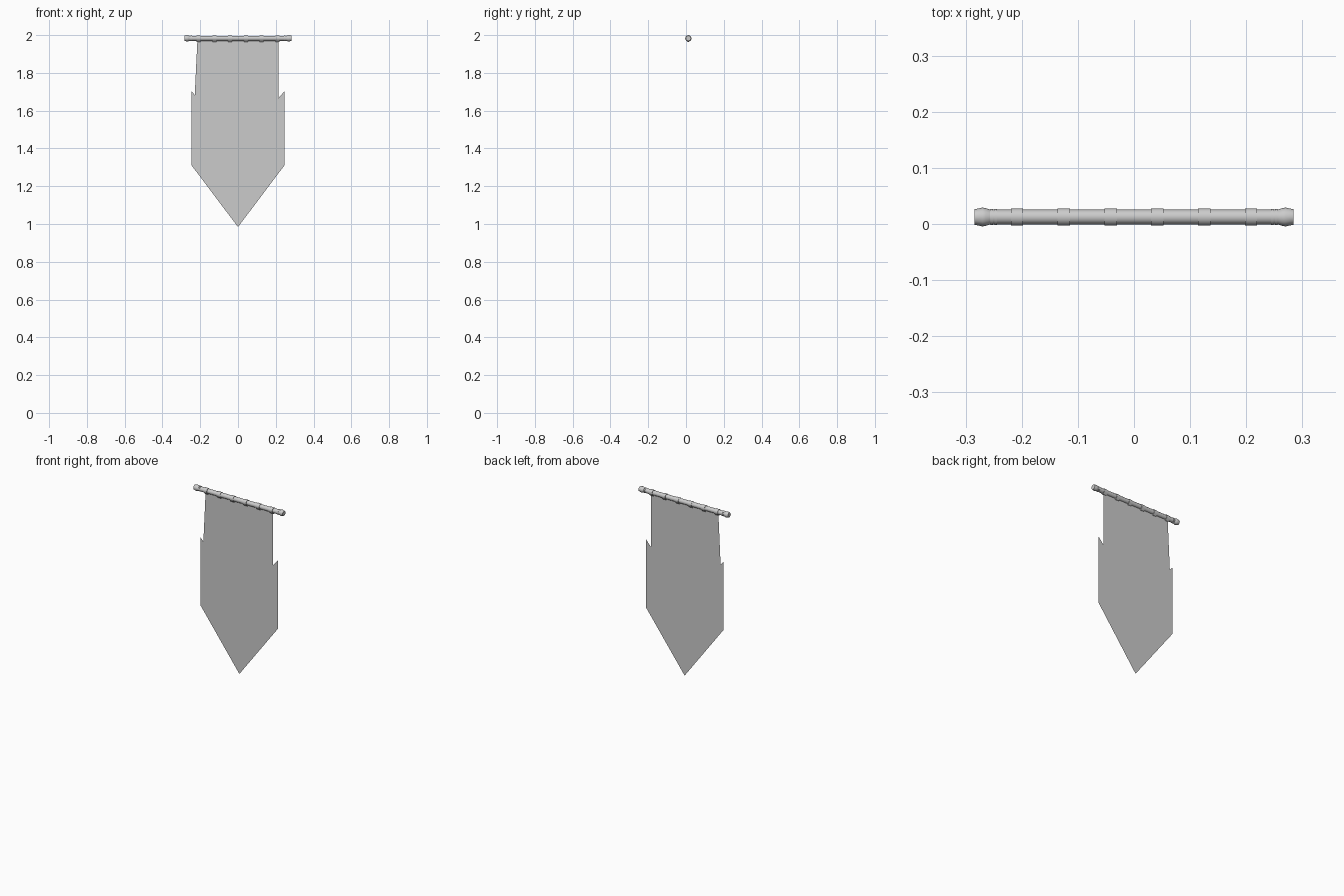
import bpy, bmesh, math

if "Cube" in bpy.data.objects:
    bpy.data.objects.remove(bpy.data.objects["Cube"])

CY, CZ = 0.0125, 1.983      # rod axis
SIDES = 12


def make_object(name, bm, smooth=None):
    bmesh.ops.recalc_face_normals(bm, faces=bm.faces)
    mesh = bpy.data.meshes.new(name)
    bm.to_mesh(mesh)
    bm.free()
    ob = bpy.data.objects.new(name, mesh)
    bpy.context.collection.objects.link(ob)
    if smooth:
        bpy.ops.object.select_all(action='DESELECT')
        ob.select_set(True)
        bpy.context.view_layer.objects.active = ob
        bpy.ops.object.shade_smooth_by_angle(angle=math.radians(smooth))
    return ob


def lathe_x(name, profile, caps=True):
    """Turn (x, radius) points around the rod axis."""
    bm = bmesh.new()
    rings = []
    for x, r in profile:
        rings.append([bm.verts.new((x, CY + r * math.cos(a), CZ + r * math.sin(a)))
                      for a in (2 * math.pi * i / SIDES for i in range(SIDES))])
    for a, b in zip(rings, rings[1:]):
        for i in range(SIDES):
            j = (i + 1) % SIDES
            bm.faces.new((a[i], a[j], b[j], b[i]))
    if caps:
        bm.faces.new(rings[0])
        bm.faces.new(rings[-1])
    return make_object(name, bm, 35)


def hanging_loop(name, x, half=0.011, r=0.0155):
    """Fabric band around the rod, drawn to a short tail at the cloth."""
    pts = []
    for i in range(SIDES + 1):
        a = math.radians(-60 + 300 * i / SIDES)
        pts.append((CY + r * math.cos(a), CZ + r * math.sin(a)))
    pts += [(CY - 0.003, 1.9635), (CY + 0.003, 1.9635)]
    bm = bmesh.new()
    left = [bm.verts.new((x - half, y, z)) for y, z in pts]
    right = [bm.verts.new((x + half, y, z)) for y, z in pts]
    n = len(pts)
    for i in range(n):
        j = (i + 1) % n
        bm.faces.new((left[i], left[j], right[j], right[i]))
    bm.faces.new(left)
    bm.faces.new(right)
    make_object(name, bm, 35)


# Rod
lathe_x("rod", [(-0.262, 0.0132), (0.262, 0.0132)])

# Flared end caps and thin trim rings
for side, s in (("left", -1), ("right", 1)):
    lathe_x(f"end_cap_{side}", [(s * 0.257, 0.0132), (s * 0.264, 0.0158),
                                (s * 0.270, 0.0168), (s * 0.284, 0.0138)])
    for k, x in enumerate((0.2465, 0.2535)):
        lathe_x(f"trim_ring_{side}_{k + 1}",
                [(s * (x - 0.002), 0.0146), (s * (x + 0.002), 0.0146)])

# Six hanging loops
for i in range(6):
    hanging_loop(f"hanging_loop_{i + 1}", -0.2085 + i * 0.0834)

# Flat cloth with side notches and a pointed lower end
half_outline = [(0.215, 1.970), (0.215, 1.667), (0.247, 1.704), (0.247, 1.312)]
outline = half_outline + [(0, 0.984)] + [(-x, z) for x, z in reversed(half_outline)]
bm = bmesh.new()
bm.faces.new([bm.verts.new((x, CY, z)) for x, z in outline])
bmesh.ops.triangulate(bm, faces=bm.faces[:])
make_object("banner_cloth", bm)
